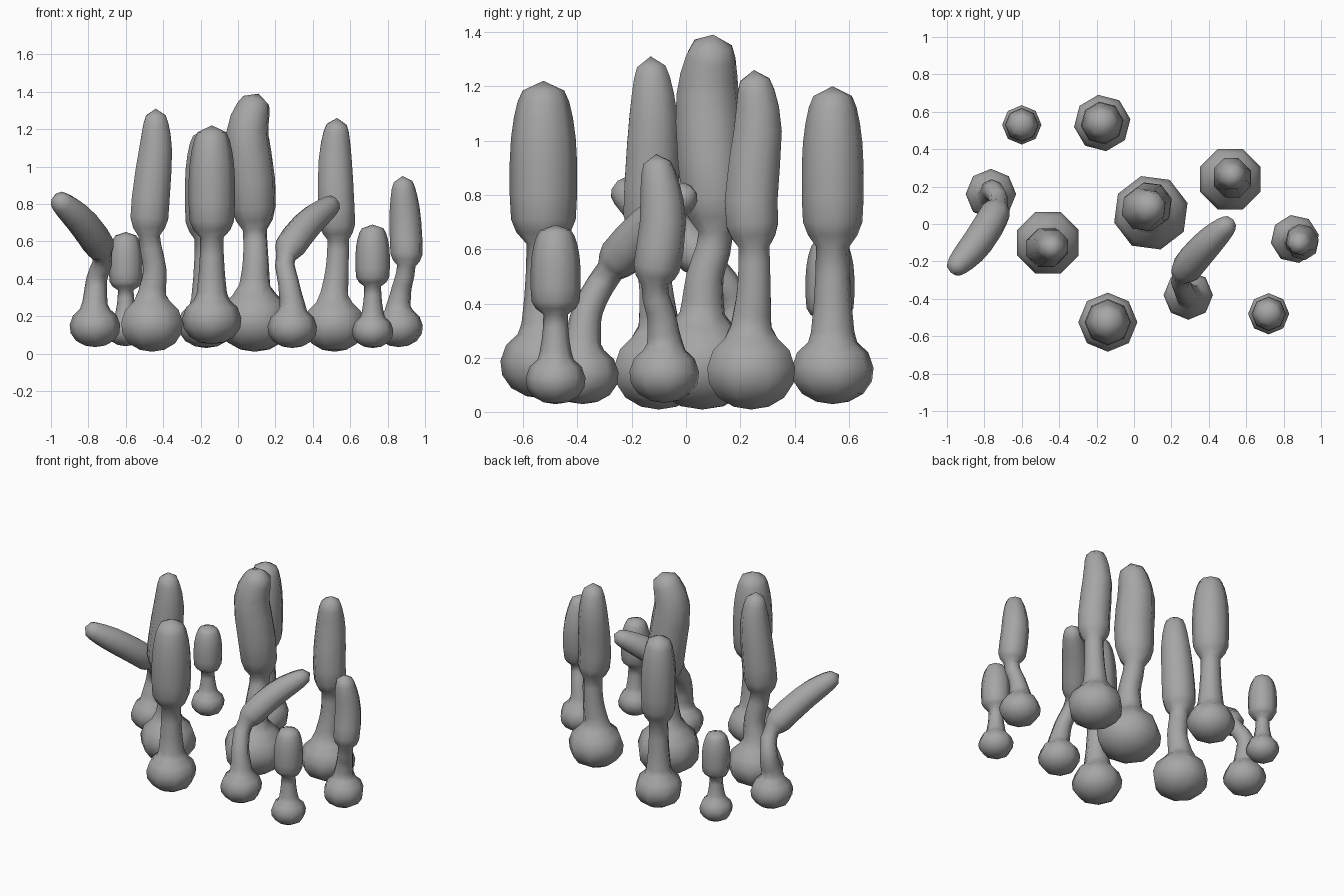
import bpy, bmesh, math
from mathutils import Vector

if "Cube" in bpy.data.objects:
    bpy.data.objects.remove(bpy.data.objects["Cube"], do_unlink=True)

SIDES = 8
# (radius, height) of the bulb, in bulb radii
BULB = [(0.4, 0.06), (0.75, 0.25), (0.96, 0.55), (1, 0.88), (0.87, 1.25), (0.6, 1.5)]
# (fraction along the cap, radius) in cap radii
CAP = [(0.07, 0.8), (0.15, 0.96), (0.3, 1), (0.5, 1), (0.65, 0.96), (0.77, 0.88), (0.87, 0.77), (0.94, 0.62)]

grey = bpy.data.materials.new("plain_grey")
grey.use_nodes = True
colour = (0.38, 0.38, 0.38, 1)
grey.diffuse_color = colour
grey.node_tree.nodes["Principled BSDF"].inputs["Base Color"].default_value = colour


def along(points, u):
    """Point on a smooth curve through the points, u in point steps."""
    last = len(points) - 1
    i = min(int(u), last - 1)
    t = u - i
    b, c = points[i], points[i + 1]
    a = points[i - 1] if i > 0 else b * 2 - c
    d = points[i + 2] if i + 2 <= last else c * 2 - b
    return (b * 2 + (c - a) * t + (a * 2 - b * 5 + c * 4 - d) * t ** 2
            + (b * 3 - a - c * 3 + d) * t ** 3) / 2


def mushroom(name, base, bulb_r, stem_r, cap_r, stem, cap, taper=0.0, turn=0.0):
    base = Vector(base)
    up = Vector((0, 0, 1))
    # Bulb rings stand straight on the ground
    rings = [(base + up * h * bulb_r, up, r * bulb_r) for r, h in BULB]
    # Stem and cap rings follow one curve
    path = [base + up * 1.75 * bulb_r] + [Vector(p) for p in stem + cap]
    joint = len(stem) + 1
    span = len(path) - 1 - joint
    steps = 3 * joint
    follow = []
    for k in range(steps + 1):
        f = k / steps
        follow.append((f * joint, stem_r * (1 + 0.3 * (1 - f) ** 2)))
    for f, r in CAP:
        follow.append((joint + f * span, r * cap_r * (1 - taper * f)))
    for u, r in follow:
        ahead = along(path, min(u + 0.05, len(path) - 1))
        behind = along(path, max(u - 0.05, 0))
        rings.append((along(path, u), (ahead - behind).normalized(), r))

    bm = bmesh.new()
    loops = []
    for centre, direction, r in rings:
        tilt = up.rotation_difference(direction)
        loop = []
        for s in range(SIDES):
            a = math.tau * s / SIDES + math.radians(turn)
            loop.append(bm.verts.new(centre + tilt @ Vector((r * math.cos(a), r * math.sin(a), 0))))
        loops.append(loop)
    bottom, tip = bm.verts.new(base), bm.verts.new(path[-1])
    for s in range(SIDES):
        n = (s + 1) % SIDES
        for low, high in zip(loops, loops[1:]):
            bm.faces.new((low[s], low[n], high[n], high[s]))
        bm.faces.new((bottom, loops[0][n], loops[0][s]))
        bm.faces.new((tip, loops[-1][s], loops[-1][n]))
    for face in bm.faces:
        face.smooth = True
    mesh = bpy.data.meshes.new(name)
    bm.to_mesh(mesh)
    bm.free()
    mesh.materials.append(grey)
    bpy.context.collection.objects.link(bpy.data.objects.new(name, mesh))


def upright(name, base, bulb_r, stem_r, cap_r, joint, top, turn=0.0):
    x, y, _ = base
    mushroom(name, base, bulb_r, stem_r, cap_r, [],
             [(x, y, joint), (x, y, (joint + top) / 2), (x, y, top)], 0, turn)


# Straight mushrooms
upright("small_back_mushroom", (-0.6, 0.53, 0.04), 0.105, 0.042, 0.09, 0.34, 0.65)
upright("small_front_mushroom", (0.72, -0.48, 0.03), 0.11, 0.045, 0.092, 0.36, 0.69)
upright("tall_back_mushroom", (-0.17, 0.54, 0.03), 0.152, 0.062, 0.115, 0.61, 1.2, 8)
upright("tall_front_mushroom", (-0.14, -0.525, 0.05), 0.158, 0.062, 0.124, 0.62, 1.22)

# Tall leaning mushrooms
mushroom("largest_mushroom", (0.09, 0.06, 0.01), 0.203, 0.066, 0.128,
         [(0.095, 0.07, 0.5)],
         [(0.09, 0.11, 0.66), (0.075, 0.09, 0.95), (0.05, 0.08, 1.18), (0.11, 0.1, 1.39)], 0.05, 15)
mushroom("tall_left_mushroom", (-0.46, -0.1, 0.01), 0.178, 0.062, 0.118,
         [(-0.445, -0.11, 0.45)],
         [(-0.475, -0.13, 0.63), (-0.465, -0.125, 0.85), (-0.44, -0.12, 1.1), (-0.44, -0.13, 1.31)], 0.24, 22.5)
mushroom("tall_right_mushroom", (0.515, 0.24, 0.01), 0.175, 0.062, 0.11,
         [(0.53, 0.25, 0.45)],
         [(0.535, 0.25, 0.61), (0.525, 0.24, 0.8), (0.52, 0.265, 1.05), (0.53, 0.25, 1.26)], 0.15, 22.5)
mushroom("short_leaning_mushroom", (0.86, -0.08, 0.035), 0.13, 0.05, 0.092,
         [(0.875, -0.09, 0.35)],
         [(0.9, -0.115, 0.47), (0.895, -0.085, 0.7), (0.88, -0.11, 0.95)], 0.12, 10)

# Mushrooms bent over sideways
mushroom("bent_left_mushroom", (-0.765, 0.16, 0.035), 0.135, 0.052, 0.09,
         [(-0.755, 0.18, 0.4)],
         [(-0.725, 0.1, 0.53), (-0.83, -0.09, 0.7), (-0.98, -0.26, 0.84)], 0.12)
mushroom("bent_right_mushroom", (0.29, -0.38, 0.03), 0.132, 0.052, 0.088,
         [(0.27, -0.36, 0.38)],
         [(0.255, -0.28, 0.52), (0.37, -0.13, 0.69), (0.53, 0.025, 0.82)], 0.15)
